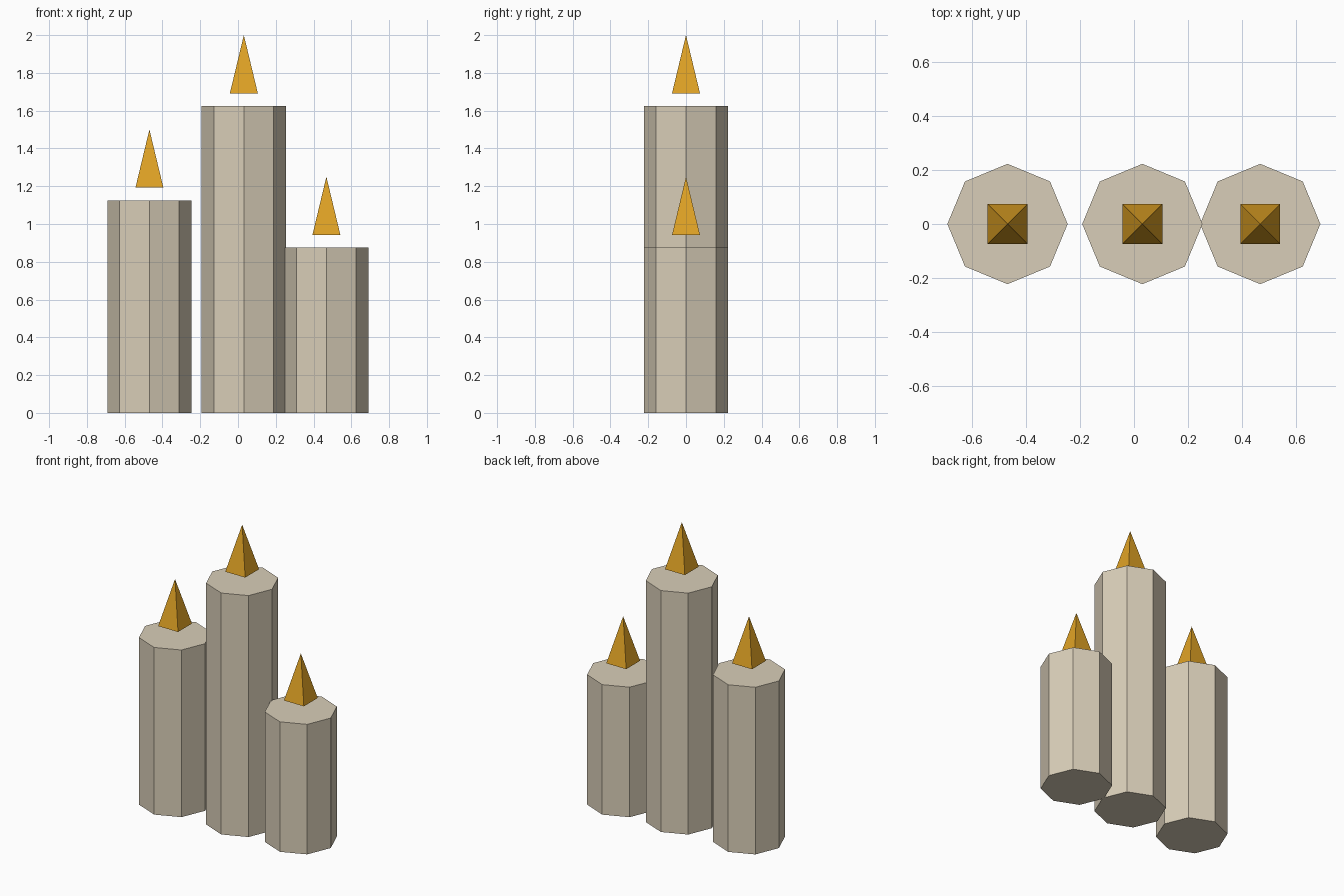
import bpy
from math import radians, sqrt

cube = bpy.data.objects.get("Cube")
if cube:
    bpy.data.objects.remove(cube, do_unlink=True)


def material(name, color):
    mat = bpy.data.materials.new(name)
    mat.use_nodes = True
    mat.diffuse_color = color
    mat.node_tree.nodes["Principled BSDF"].inputs["Base Color"].default_value = color
    return mat


wax = material("cream wax", (0.694, 0.617, 0.479, 1))
fire = material("amber flame", (0.745, 0.362, 0.018, 1))

WAX_RADIUS = 0.223
FLAME_HALF_WIDTH = 0.074
FLAME_HEIGHT = 0.308
FLAME_GAP = 0.067


def prism(name, sides, bottom, top, height, x, base, turn, mat):
    """Flat-faced tapered solid standing on the given base height."""
    bpy.ops.mesh.primitive_cone_add(
        vertices=sides, radius1=bottom, radius2=top, depth=height,
        location=(x, 0, base + height / 2), rotation=(0, 0, radians(turn)))
    obj = bpy.context.object
    obj.name = name
    obj.data.materials.append(mat)


# Each candle is an octagonal wax column with a pyramid flame floating above
for side, x, height in (("right", -0.469, 1.125),
                        ("middle", 0.031, 1.625),
                        ("left", 0.468, 0.875)):
    prism(side + "_candle", 8, WAX_RADIUS, WAX_RADIUS, height, x, 0, 0, wax)
    prism(side + "_flame", 4, FLAME_HALF_WIDTH * sqrt(2), 0, FLAME_HEIGHT,
          x, height + FLAME_GAP, 45, fire)
